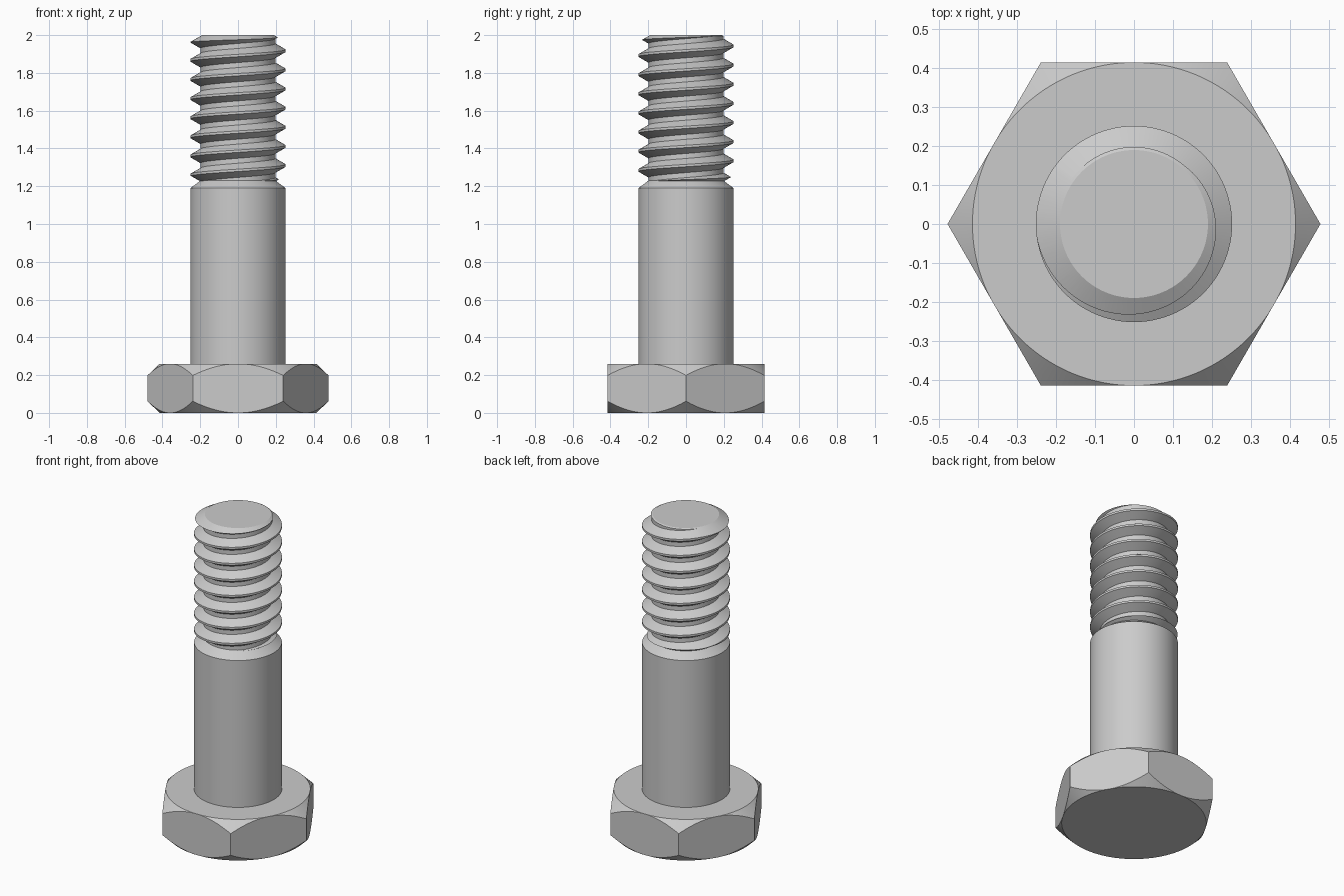
import bpy
import bmesh
from math import sin, cos, pi, tan, radians

if "Cube" in bpy.data.objects:
    bpy.data.objects.remove(bpy.data.objects["Cube"])

# Main sizes
AF, CORNER, HEAD_H = 0.415, 0.479, 0.26
SHANK_R, PITCH = 0.252, 0.1013
ROOT_R, TIP_R = 0.198, 0.19
THREAD_Z, TOP = 1.225, 2.0
SEGS = 96

steel = bpy.data.materials.new("steel grey")
steel.use_nodes = True
color = (0.6, 0.6, 0.6, 1)
steel.diffuse_color = color
steel.node_tree.nodes["Principled BSDF"].inputs["Base Color"].default_value = color


def make(name, bm):
    bmesh.ops.recalc_face_normals(bm, faces=bm.faces)
    mesh = bpy.data.meshes.new(name)
    bm.to_mesh(mesh)
    bm.free()
    mesh.materials.append(steel)
    obj = bpy.data.objects.new(name, mesh)
    bpy.context.collection.objects.link(obj)
    return obj


def lathe(name, profile, segs=SEGS):
    """Closed solid turned from (radius, height) points, with flat ends."""
    bm = bmesh.new()
    rings = [[bm.verts.new((r * cos(2 * pi * i / segs), r * sin(2 * pi * i / segs), z))
              for i in range(segs)] for r, z in profile]
    for a, b in zip(rings, rings[1:]):
        for i in range(segs):
            j = (i + 1) % segs
            bm.faces.new((a[i], a[j], b[j], b[i]))
    bm.faces.new(rings[0])
    bm.faces.new(rings[-1])
    return make(name, bm)


def activate(obj):
    bpy.ops.object.select_all(action='DESELECT')
    obj.select_set(True)
    bpy.context.view_layer.objects.active = obj


def trim(obj, cutter):
    """Keep only what lies inside the cutter."""
    cutter.hide_render = True
    mod = obj.modifiers.new("trim", 'BOOLEAN')
    mod.operation, mod.solver, mod.object = 'INTERSECT', 'EXACT', cutter
    activate(obj)
    bpy.ops.object.modifier_apply(modifier=mod.name)
    bpy.data.objects.remove(cutter)


def thread_solid(name, z0, turns):
    """Right-handed screw: each column climbs the profile, the seam shifts one turn."""
    depth = SHANK_R - ROOT_R
    flank = depth * tan(radians(30))
    crest = PITCH / 8
    steps = [(-crest / 2, SHANK_R), (crest / 2, SHANK_R),
             (crest / 2 + flank, ROOT_R), (PITCH - crest / 2 - flank, ROOT_R)]
    n = len(steps)
    bm = bmesh.new()
    cols = []
    for i in range(SEGS):
        a = pi + 2 * pi * i / SEGS
        cols.append([bm.verts.new((r * cos(a), r * sin(a),
                                   z0 + PITCH * (t + i / SEGS) + dz))
                     for t in range(turns) for dz, r in steps])
    count = n * turns
    for i in range(SEGS - 1):
        for k in range(count - 1):
            bm.faces.new((cols[i][k], cols[i + 1][k], cols[i + 1][k + 1], cols[i][k + 1]))
    for k in range(count - n - 1):
        bm.faces.new((cols[-1][k], cols[0][k + n], cols[0][k + n + 1], cols[-1][k + 1]))
    # Fan caps follow the spiral ends and the step at the seam
    lower = [c[0] for c in cols] + cols[0][n:0:-1]
    upper = [c[-1] for c in cols] + cols[-1][-2:-n - 1:-1]
    upper.append(cols[-1][-n - 1])
    for loop, z in ((lower, z0 - PITCH), (upper, z0 + PITCH * (turns + 1))):
        hub = bm.verts.new((0, 0, z))
        for p, q in zip(loop, loop[1:] + loop[:1]):
            if p is not q:
                bm.faces.new((hub, p, q))
    return make(name, bm)


# Hex head, corners rounded off by a cone above and below
head = lathe("hex_head", [(CORNER, 0), (CORNER, HEAD_H)], 6)
wide = 0.55
trim(head, lathe("head_cutter", [(AF, -0.0), (wide, wide - AF - 0.005),
                                 (wide, HEAD_H - wide + AF + 0.005), (AF, HEAD_H)], 192))

# Plain shank with a bevelled shoulder
shank = lathe("shank", [(SHANK_R, HEAD_H - 0.02), (SHANK_R, 1.19), (ROOT_R, 1.23)])

# Threaded end, chamfered at both ends
thread = thread_solid("thread", 1.968 - 9 * PITCH, 12)
slope = tan(radians(30))
reach = 0.3
trim(thread, lathe("thread_cutter", [
    (ROOT_R, THREAD_Z), (reach, THREAD_Z + (reach - ROOT_R) * slope),
    (reach, TOP - (reach - TIP_R) * slope), (TIP_R, TOP)]))

for part in (head, shank, thread):
    activate(part)
    bpy.ops.object.shade_smooth_by_angle(angle=radians(25))
